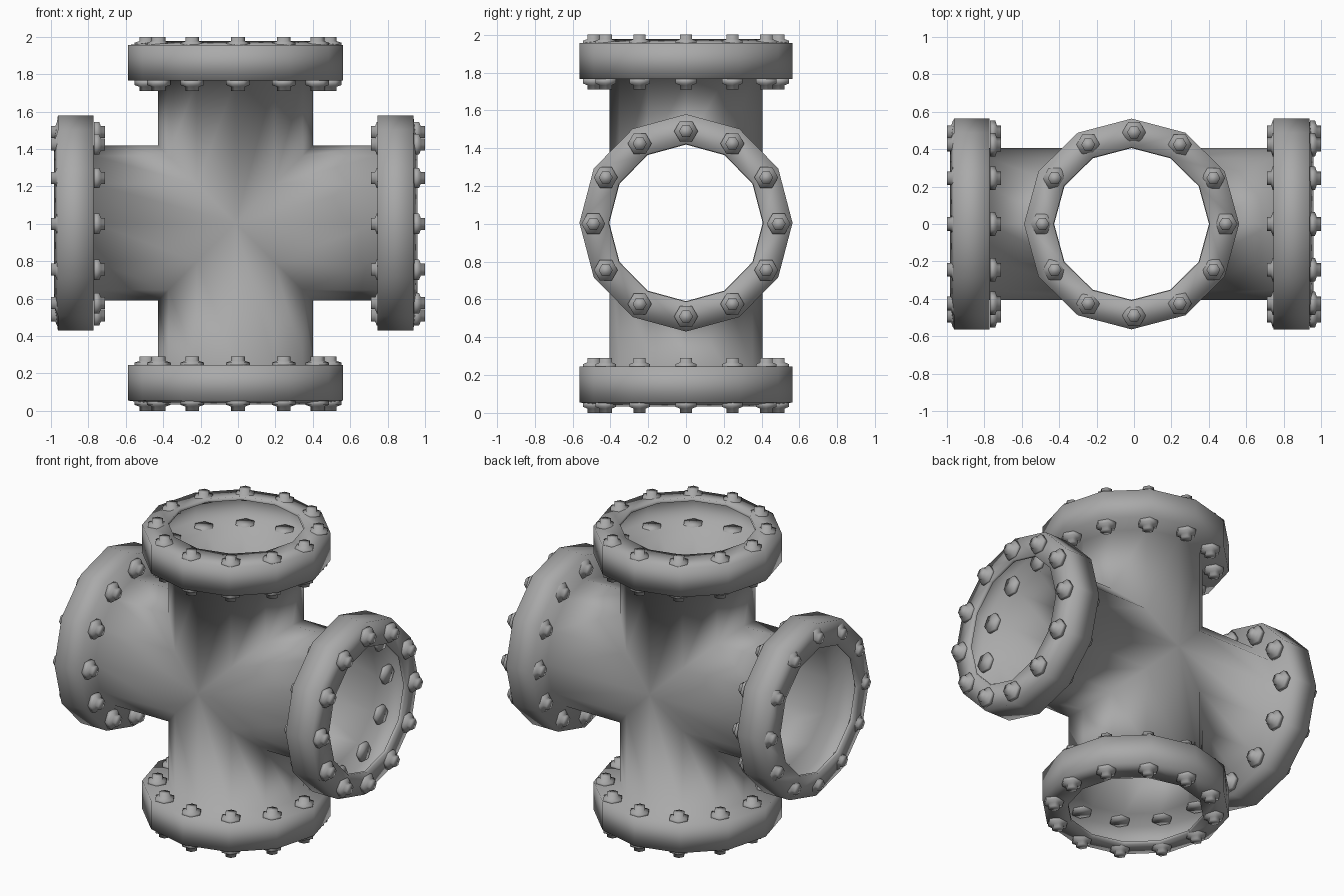
import bpy, bmesh
from math import sin, cos, pi
from mathutils import Vector

cube = bpy.data.objects.get("Cube")
if cube:
    bpy.data.objects.remove(cube, do_unlink=True)

SIDES = 12
PIPE_R, FLANGE_R = 0.414, 0.575
BOLT_CIRCLE = 0.49
Y_SQUASH = 0.98
SHELL_CENTRE = Vector((-0.013, 0, 1.005))
BOLT_CENTRE = Vector((0, 0, 1))
ARMS = {"right": ("x", -1), "left": ("x", 1), "bottom": ("z", -1), "top": ("z", 1)}

metal = bpy.data.materials.new("grey_metal")
metal.use_nodes = True
GREY = (0.4, 0.4, 0.4, 1)
metal.diffuse_color = GREY
metal.node_tree.nodes["Principled BSDF"].inputs["Base Color"].default_value = GREY


def place(arm, along, across, y):
    """Point on an arm: distance along its axis, across it, and in depth."""
    axis, sign = arm
    if axis == "x":
        return Vector((sign * along, y, across))
    return Vector((across, y, sign * along))


def bridge(bm, a, b):
    n = len(a)
    for i in range(n):
        j = (i + 1) % n
        bm.faces.new((a[i], a[j], b[j], b[i]))


def finish(bm, name):
    bmesh.ops.remove_doubles(bm, verts=bm.verts, dist=0.0005)
    bmesh.ops.recalc_face_normals(bm, faces=bm.faces)
    for f in bm.faces:
        f.smooth = True
    mesh = bpy.data.meshes.new(name)
    bm.to_mesh(mesh)
    bm.free()
    mesh.materials.append(metal)
    obj = bpy.data.objects.new(name, mesh)
    bpy.context.collection.objects.link(obj)


# Hollow cross of pipes, mitred at the middle, with a flange on every arm
bm = bmesh.new()
FLANGE_PROFILE = [(0.76, PIPE_R), (0.76, FLANGE_R), (0.95, FLANGE_R),
                  (0.972, PIPE_R + 0.003), (0.95, PIPE_R + 0.003)]
angles = [2 * pi * i / SIDES for i in range(SIDES)]
for arm in ARMS.values():
    previous = [bm.verts.new(SHELL_CENTRE + place(
        arm, abs(PIPE_R * cos(t)), PIPE_R * cos(t), Y_SQUASH * PIPE_R * sin(t)))
        for t in angles]
    for along, r in FLANGE_PROFILE:
        ring = [bm.verts.new(SHELL_CENTRE + place(
            arm, along, r * cos(t), Y_SQUASH * r * sin(t))) for t in angles]
        bridge(bm, previous, ring)
        previous = ring
finish(bm, "pipe_cross")

# Hex bolts outside and nuts inside each flange: (along, radius) profiles
BOLT = [(0.942, 0.063), (0.968, 0.063), (0.977, 0.037), (1.0, 0.037)]
NUT = [(0.769, 0.063), (0.742, 0.063), (0.733, 0.037), (0.71, 0.037)]


def add_hex(bm, arm, profile, across, y):
    turn = pi / 2 if arm[0] == "x" else 0
    rings = []
    for along, r in profile:
        rings.append([bm.verts.new(BOLT_CENTRE + place(
            arm, along, across + r * cos(turn + k * pi / 3),
            y + r * sin(turn + k * pi / 3))) for k in range(6)])
    for a, b in zip(rings, rings[1:]):
        bridge(bm, a, b)
    bm.faces.new(rings[0])
    bm.faces.new(rings[-1])


for arm_name, arm in ARMS.items():
    for part, profile in (("bolts", BOLT), ("nuts", NUT)):
        bm = bmesh.new()
        for t in angles:
            add_hex(bm, arm, profile, BOLT_CIRCLE * cos(t), BOLT_CIRCLE * sin(t))
        finish(bm, f"{arm_name}_flange_{part}")
